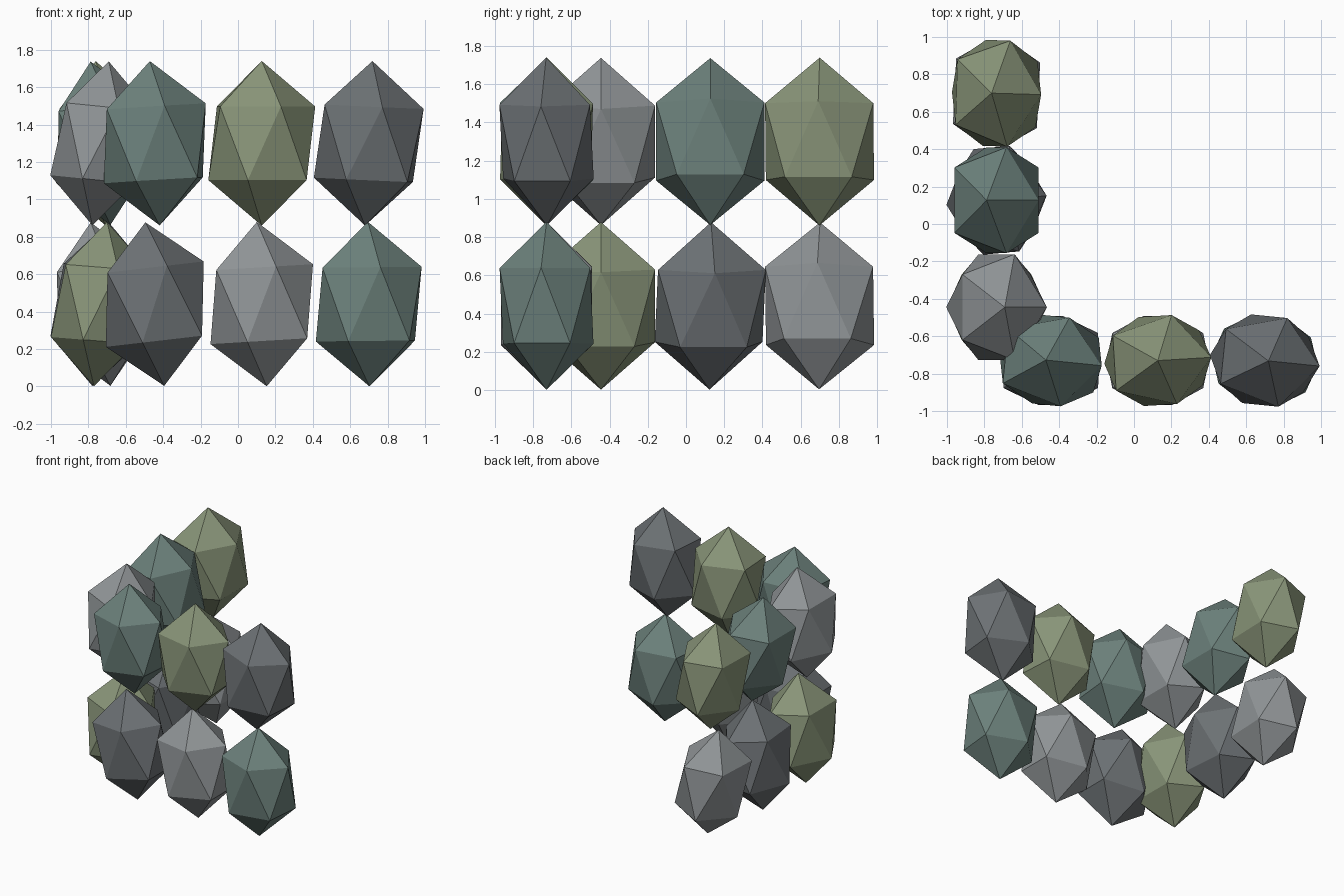
import bpy

if "Cube" in bpy.data.objects:
    bpy.data.objects.remove(bpy.data.objects["Cube"])

# Stone colours
def make_mat(name, rgb):
    m = bpy.data.materials.new(name)
    m.diffuse_color = (*rgb, 1)
    m.use_nodes = True
    m.node_tree.nodes["Principled BSDF"].inputs["Base Color"].default_value = m.diffuse_color
    return m

MATS = {
    "light": make_mat("light_grey", (0.28, 0.30, 0.31)),
    "dark": make_mat("dark_grey", (0.15, 0.165, 0.175)),
    "olive": make_mat("olive", (0.25, 0.30, 0.19)),
    "teal": make_mat("teal", (0.15, 0.22, 0.20)),
}

# One faceted stone: a stretched icosahedron, leaned about y and turned about z
def stone(name, loc, size, lean, turn, colour):
    bpy.ops.mesh.primitive_ico_sphere_add(subdivisions=1, radius=1, location=loc)
    ob = bpy.context.object
    ob.name = name
    ob.scale = size
    ob.rotation_euler = (0, lean, turn)
    ob.data.materials.append(MATS[colour])

ROW_Z = (0.44, 1.30)
PITCH = 0.572

# (lean, turn, colour) for each stone, lower course then upper course
FRONT = [
    [(-0.115, 0.0, "dark"), (-0.06, 0.0, "light"), (-0.01, -0.1, "teal")],
    [(-0.06, -0.1, "teal"), (0.0, 0.06, "olive"), (0.045, -0.1, "dark")],
]
SIDE = [
    [(0.08, 0.0, "olive"), (0.10, 0.09, "dark"), (-0.12, -0.05, "light")],
    [(0.10, 0.0, "light"), (-0.12, 0.0, "teal"), (-0.06, -0.03, "olive")],
]

for r, z in enumerate(ROW_Z):
    # Front wall runs along x
    for i, spec in enumerate(FRONT[r]):
        stone(f"front_stone_{r}_{i}", (-0.445 + i * PITCH, -0.73, z),
              (0.32, 0.28, 0.44), *spec)
    # Side wall runs along y
    for i, spec in enumerate(SIDE[r]):
        stone(f"side_stone_{r}_{i}", (-0.735, -0.445 + i * PITCH, z),
              (0.28, 0.333, 0.44), *spec)
